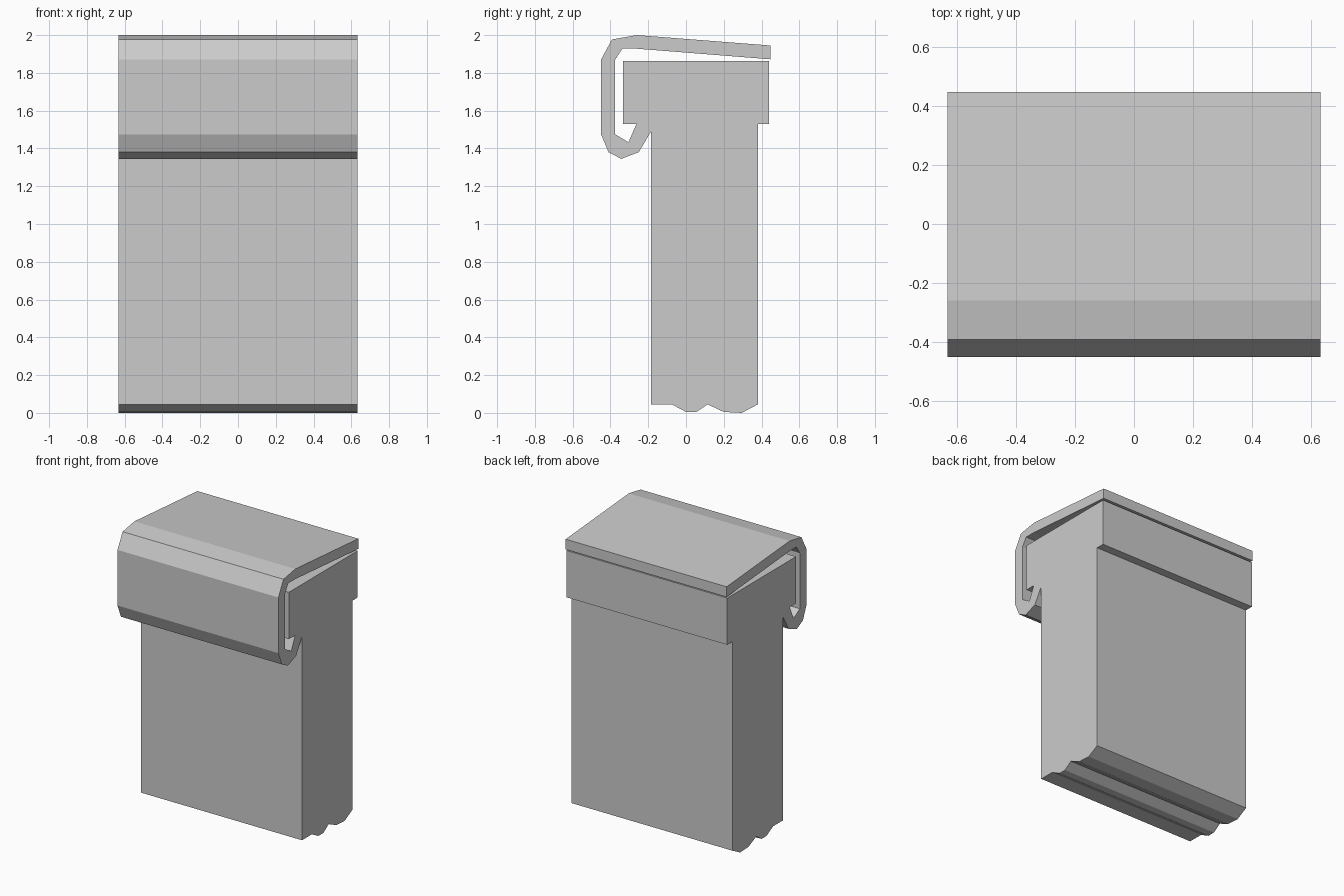
import bpy, bmesh

if "Cube" in bpy.data.objects:
    bpy.data.objects.remove(bpy.data.objects["Cube"])

HALF_WIDTH = 0.632

# Side outline (y, z), one continuous loop
post = [(-0.185, 0.045), (-0.075, 0.045), (0.0, 0.005), (0.055, 0.005),
        (0.115, 0.045), (0.20, 0.005), (0.295, 0.0), (0.38, 0.045)]
head = [(0.38, 1.53), (0.44, 1.53), (0.44, 1.862), (-0.333, 1.862),
        (-0.333, 1.53), (-0.262, 1.53)]
hook_inner = [(-0.305, 1.433), (-0.375, 1.475), (-0.375, 1.87),
              (-0.337, 1.928), (-0.26, 1.928), (0.447, 1.872)]
hook_outer = [(0.447, 1.945), (-0.26, 2.0), (-0.392, 1.977), (-0.45, 1.87),
              (-0.45, 1.475), (-0.41, 1.38), (-0.343, 1.345), (-0.25, 1.38),
              (-0.185, 1.49)]


def extrude_profile(name, outline, half):
    """Extrude a closed (y, z) outline symmetrically along x."""
    bm = bmesh.new()
    face = bm.faces.new([bm.verts.new((-half, y, z)) for y, z in outline])
    result = bmesh.ops.extrude_face_region(bm, geom=[face], use_keep_orig=True)
    moved = [g for g in result["geom"] if isinstance(g, bmesh.types.BMVert)]
    bmesh.ops.translate(bm, verts=moved, vec=(2 * half, 0, 0))
    bmesh.ops.recalc_face_normals(bm, faces=bm.faces)
    mesh = bpy.data.meshes.new(name)
    bm.to_mesh(mesh)
    bm.free()
    obj = bpy.data.objects.new(name, mesh)
    bpy.context.collection.objects.link(obj)
    return obj


# Post with wide head and the curled cover strip hooked around it
extrude_profile("post_with_hooked_cover", post + head + hook_inner + hook_outer,
                HALF_WIDTH)
